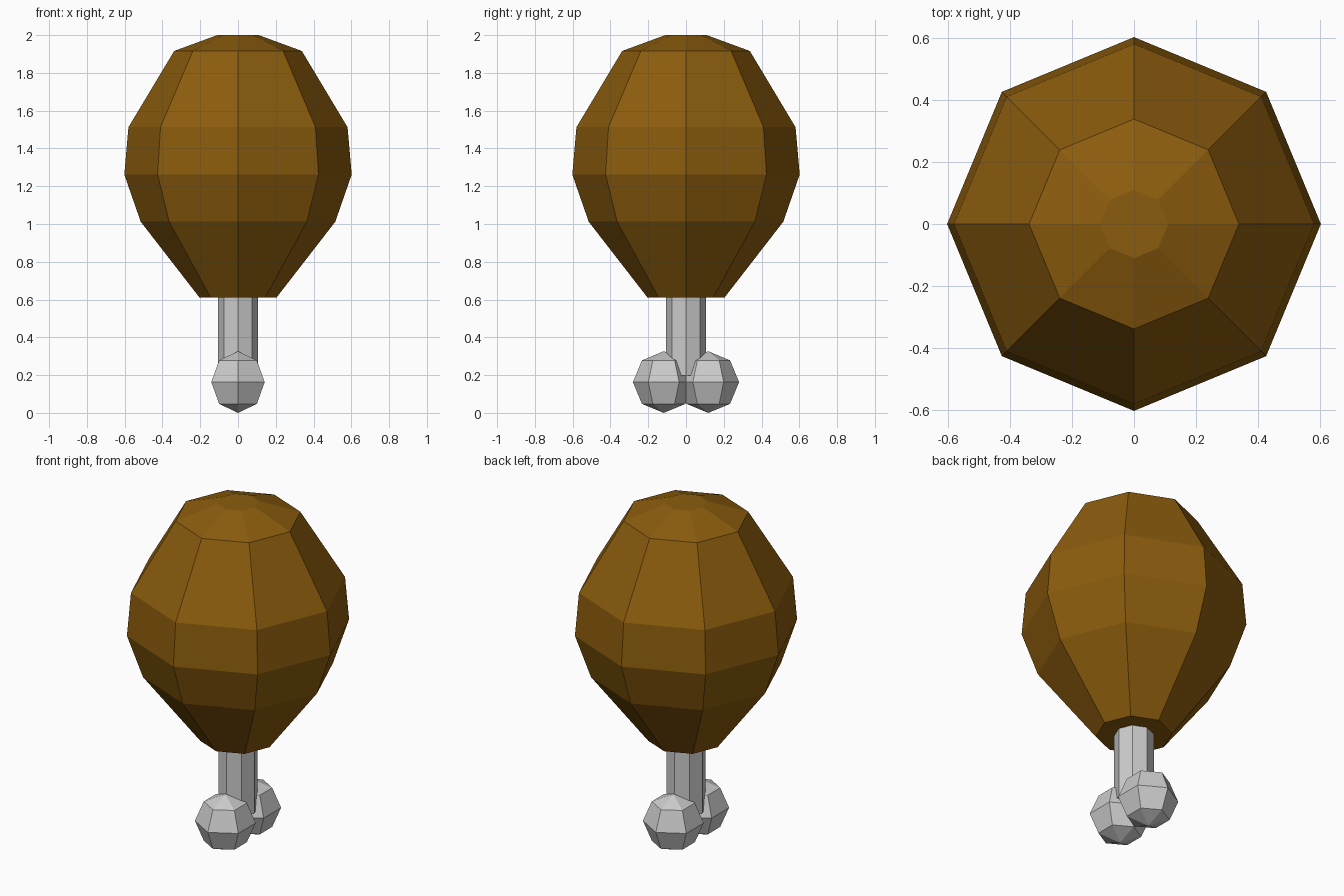
import bpy, bmesh
from math import cos, sin, pi

if "Cube" in bpy.data.objects:
    bpy.data.objects.remove(bpy.data.objects["Cube"])


def lathe(name, profile, sides, centre=(0, 0, 0), start=0.0):
    """Spin (radius, z) rings around z; close both ends (zero radius makes a tip)."""
    bm = bmesh.new()
    rings = []
    for r, z in profile:
        n = sides if r > 0 else 1
        rings.append([bm.verts.new((centre[0] + r * cos(start + 2 * pi * i / sides),
                                    centre[1] + r * sin(start + 2 * pi * i / sides),
                                    centre[2] + z)) for i in range(n)])
    for a, b in zip(rings, rings[1:]):
        for i in range(sides):
            j = (i + 1) % sides
            quad = [a[i % len(a)], a[j % len(a)], b[j % len(b)], b[i % len(b)]]
            bm.faces.new(list(dict.fromkeys(quad)))
    for ring in (rings[0], rings[-1]):
        if len(ring) > 1:
            bm.faces.new(ring)
    bmesh.ops.recalc_face_normals(bm, faces=bm.faces)
    mesh = bpy.data.meshes.new(name)
    bm.to_mesh(mesh)
    bm.free()
    obj = bpy.data.objects.new(name, mesh)
    bpy.context.collection.objects.link(obj)
    return obj


# Roasted meat
meat = lathe("meat", [(0.205, 0.612), (0.515, 1.012), (0.602, 1.262),
                      (0.58, 1.513), (0.338, 1.916), (0.11, 2.0)], 8)
brown = bpy.data.materials.new("roast_brown")
brown.diffuse_color = (0.26, 0.107, 0.004, 1)
brown.use_nodes = True
brown.node_tree.nodes["Principled BSDF"].inputs["Base Color"].default_value = brown.diffuse_color
meat.data.materials.append(brown)

# Bone shaft
lathe("bone_shaft", [(0.106, 0.197), (0.106, 0.64)], 8)

# Two six-sided knobs at the end of the bone
R = 0.163
knob = [(R * max(0, round(sin(pi * k / 4), 6)), -R * cos(pi * k / 4)) for k in range(5)]
for name, y in (("front_knob", -0.118), ("back_knob", 0.118)):
    lathe(name, knob, 6, (0, y, R), pi / 2)
